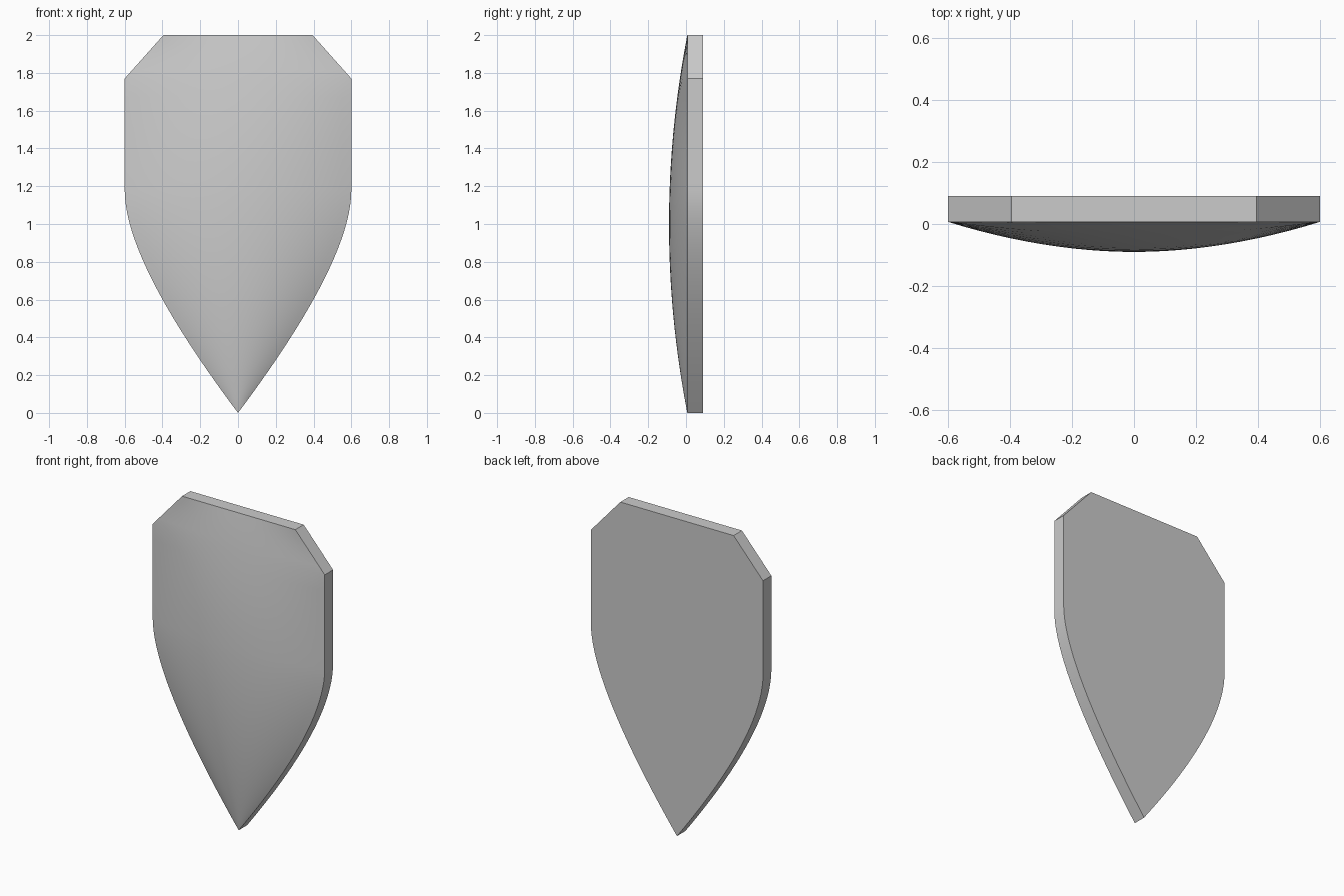
import bpy, bmesh

if "Cube" in bpy.data.objects:
    bpy.data.objects.remove(bpy.data.objects["Cube"])

HALF_W, SHOULDER, CHAMFER_Z, TOP_W, TOP_Z = 0.6, 1.18, 1.77, 0.395, 2.0
RIM_Y, BACK_Y, BULGE = 0.007, 0.09, 0.097
COLS = 24

steel = bpy.data.materials.new("grey metal")
steel.diffuse_color = (0.6, 0.6, 0.6, 1)
steel.use_nodes = True
steel.node_tree.nodes["Principled BSDF"].inputs["Base Color"].default_value = steel.diffuse_color


def half_outline():
    """Right edge from the bottom tip to the top, as (half width, height)."""
    pts = []
    for i in range(21):                      # curved lower edge
        t = i / 20
        pts.append((HALF_W * (2 * t - t * t), 1.6 * t * (1 - t) + SHOULDER * t * t))
    for i in range(1, 7):                    # straight side
        pts.append((HALF_W, SHOULDER + (CHAMFER_Z - SHOULDER) * i / 6))
    for i in range(1, 6):                    # cut corner
        t = i / 5
        pts.append((HALF_W + (TOP_W - HALF_W) * t, CHAMFER_Z + (TOP_Z - CHAMFER_Z) * t))
    return pts


def finish(name, bm):
    bmesh.ops.recalc_face_normals(bm, faces=bm.faces)
    mesh = bpy.data.meshes.new(name)
    bm.to_mesh(mesh)
    bm.free()
    mesh.materials.append(steel)
    obj = bpy.data.objects.new(name, mesh)
    bpy.context.collection.objects.link(obj)
    return obj


edge = half_outline()

# Shield: domed front, flat back and straight rim in one closed shell
bm = bmesh.new()
rows = []
for w, z in edge:
    if w < 1e-6:
        rows.append([bm.verts.new((0, RIM_Y, z))] * (COLS + 1))
        continue
    rise = BULGE * (1 - (z - 1) ** 2)
    row = []
    for j in range(COLS + 1):
        u = 2 * j / COLS - 1
        row.append(bm.verts.new((u * w, RIM_Y - rise * (1 - u * u), z)))
    rows.append(row)
for a, b in zip(rows, rows[1:]):
    for j in range(COLS):
        quad = list(dict.fromkeys((a[j], a[j + 1], b[j + 1], b[j])))
        bm.faces.new(quad)

# Rim walls drawn back from the dome's border, closed by one back face
border = [e for e in bm.edges if e.is_boundary]
wall = bmesh.ops.extrude_edge_only(bm, edges=border)["geom"]
for v in wall:
    if isinstance(v, bmesh.types.BMVert):
        v.co.y = BACK_Y
back_edges = [e for e in bm.edges if e.is_boundary]
bmesh.ops.holes_fill(bm, edges=back_edges, sides=0)

shield = finish("shield", bm)
bpy.context.view_layer.objects.active = shield
shield.select_set(True)
bpy.ops.object.shade_smooth_by_angle(angle=0.5)
